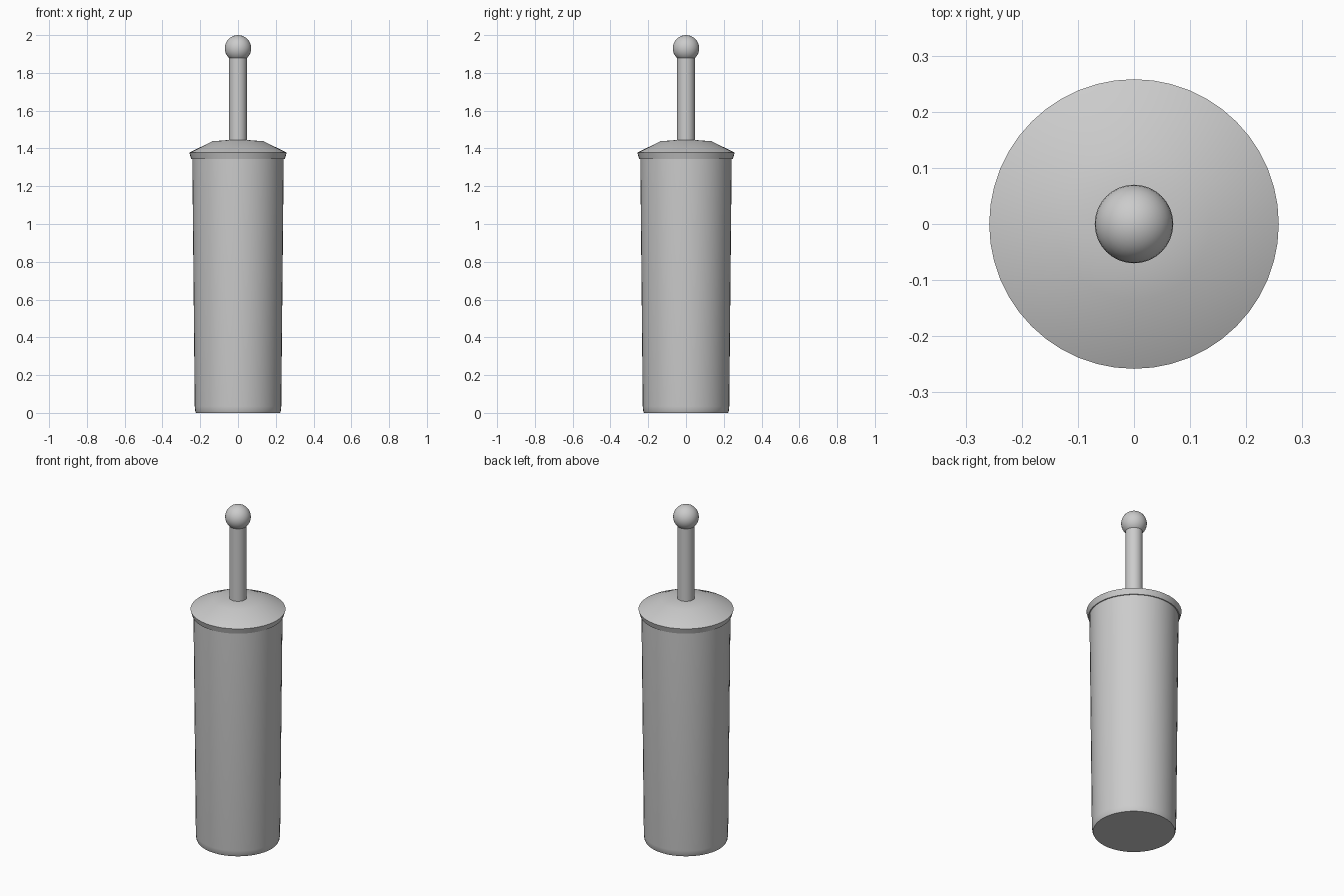
import bpy, bmesh, math

if "Cube" in bpy.data.objects:
    bpy.data.objects.remove(bpy.data.objects["Cube"])


def lathe(name, profile, sides):
    """Revolve an (r, z) profile about z; open ends are capped."""
    bm = bmesh.new()
    rings = []
    for r, z in profile:
        rings.append([bm.verts.new((r * math.cos(2 * math.pi * i / sides),
                                    r * math.sin(2 * math.pi * i / sides), z))
                      for i in range(sides)])
    for a, b in zip(rings, rings[1:]):
        for i in range(sides):
            j = (i + 1) % sides
            bm.faces.new((a[i], a[j], b[j], b[i]))
    bm.faces.new(rings[0][::-1])
    bm.faces.new(rings[-1])
    return finish(name, bm)


def finish(name, bm):
    mesh = bpy.data.meshes.new(name)
    bm.to_mesh(mesh)
    bm.free()
    obj = bpy.data.objects.new(name, mesh)
    bpy.context.collection.objects.link(obj)
    bpy.ops.object.select_all(action='DESELECT')
    obj.select_set(True)
    bpy.context.view_layer.objects.active = obj
    bpy.ops.object.shade_smooth_by_angle(angle=math.radians(30))
    return obj


# Tapered holder with a softened foot
lathe("holder", [(0.222, 0), (0.226, 0.008), (0.229, 0.035), (0.242, 1.35)], 48)

# Lid with flared rim and shallow domed top
lathe("lid", [(0.248, 1.345), (0.258, 1.378), (0.135, 1.438), (0.045, 1.445)], 48)

# Handle rod
lathe("handle", [(0.047, 1.43), (0.047, 1.89)], 32)

# Ball knob
bm = bmesh.new()
bmesh.ops.create_uvsphere(bm, u_segments=32, v_segments=16, radius=0.07)
bmesh.ops.translate(bm, verts=bm.verts, vec=(0, 0, 1.93))
finish("knob", bm)
